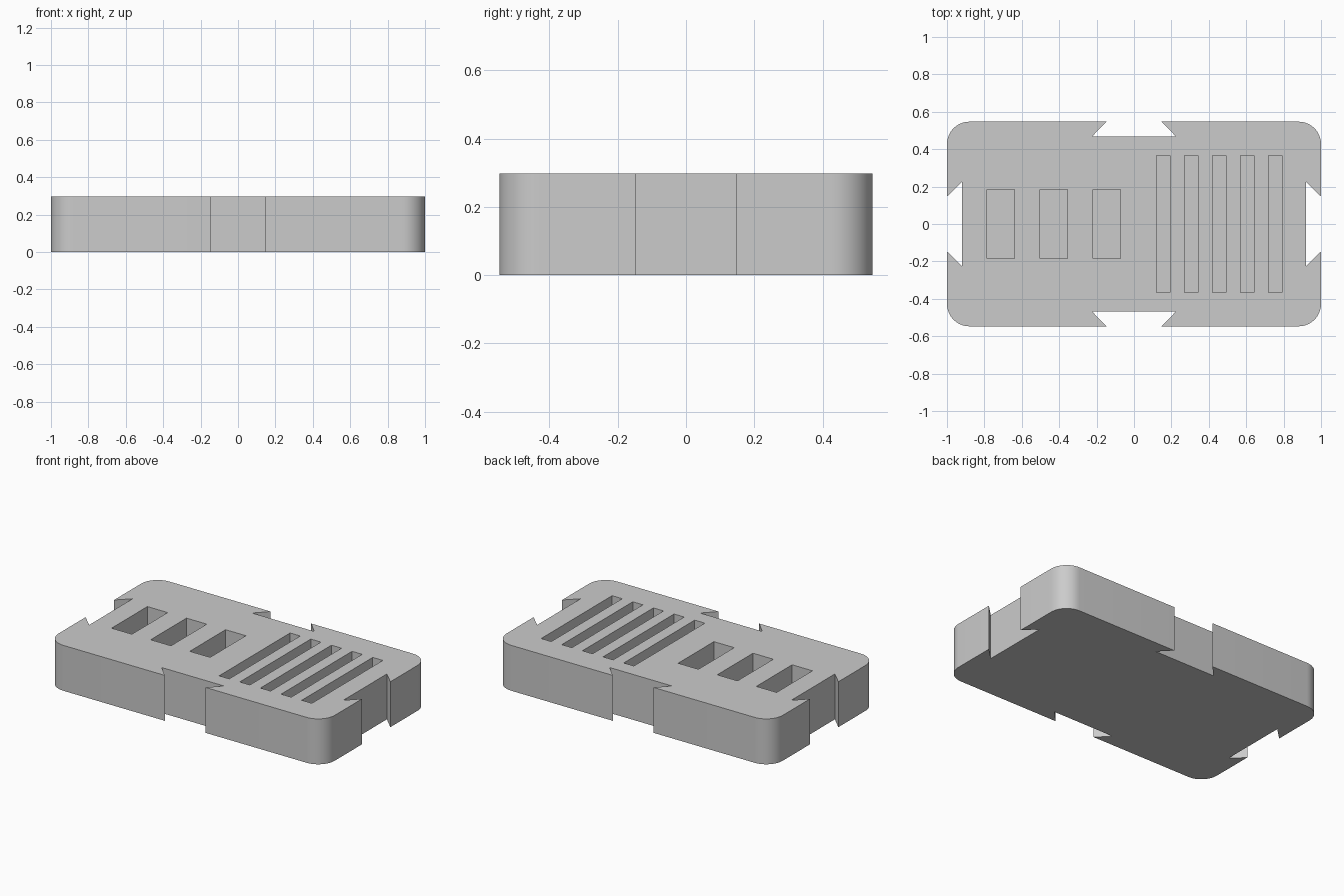
import bpy, bmesh
from math import sin, cos, pi
from mathutils import Vector, Matrix

cube = bpy.data.objects.get("Cube")
if cube:
    bpy.data.objects.remove(cube, do_unlink=True)

HALF_X, HALF_Y, HEIGHT = 1.0, 0.547, 0.297
RADIUS, FLOOR = 0.12, 0.075
MOUTH, ROOT, NOTCH = 0.147, 0.225, 0.08   # dovetail half widths and depth

grey = bpy.data.materials.new("plain grey")
grey.use_nodes = True
colour = (0.6, 0.6, 0.6, 1)
grey.diffuse_color = colour
grey.node_tree.nodes["Principled BSDF"].inputs["Base Color"].default_value = colour


def make_object(name, bm):
    bmesh.ops.recalc_face_normals(bm, faces=bm.faces)
    mesh = bpy.data.meshes.new(name)
    bm.to_mesh(mesh)
    bm.free()
    obj = bpy.data.objects.new(name, mesh)
    bpy.context.collection.objects.link(obj)
    mesh.materials.append(grey)
    return obj


def tray_outline(steps=12):
    """Rounded rectangle with a dovetail notch in the middle of each side."""
    points = []
    for side in range(4):
        turn = Matrix.Rotation(side * pi / 2, 2)
        along, out = (HALF_Y, HALF_X) if side % 2 == 0 else (HALF_X, HALF_Y)
        # Notch, walking counter-clockwise along the side
        for depth, across in ((0, -MOUTH), (NOTCH, -ROOT), (NOTCH, ROOT), (0, MOUTH)):
            points.append(turn @ Vector((out - depth, across)))
        # Rounded corner at the end of the side
        for i in range(steps + 1):
            a = i / steps * pi / 2
            points.append(turn @ Vector((out - RADIUS + RADIUS * cos(a),
                                         along - RADIUS + RADIUS * sin(a))))
    return points


# Tray body
bm = bmesh.new()
base = bm.faces.new([bm.verts.new((p.x, p.y, 0)) for p in tray_outline()])
top = bmesh.ops.extrude_face_region(bm, geom=[base], use_keep_orig=True)
bmesh.ops.translate(bm, vec=(0, 0, HEIGHT),
                    verts=[v for v in top["geom"] if isinstance(v, bmesh.types.BMVert)])
tray = make_object("holder_tray", bm)

# Pockets: three wide ones on the right half, five narrow slots on the left
pockets = [(-0.712 + i * 0.283, 0.147, 0.37) for i in range(3)]
pockets += [(0.157 + i * 0.1495, 0.0735, 0.734) for i in range(5)]
bm = bmesh.new()
for x, width, length in pockets:
    place = Matrix.Translation((x, 0, FLOOR + 0.25)) @ Matrix.Diagonal((width, length, 0.5, 1))
    bmesh.ops.create_cube(bm, size=1, matrix=place)
cutter = make_object("pocket_cutter", bm)
cutter.hide_render = True

cut = tray.modifiers.new("pockets", "BOOLEAN")
cut.operation = "DIFFERENCE"
cut.solver = "EXACT"
cut.object = cutter

bpy.ops.object.select_all(action="DESELECT")
tray.select_set(True)
bpy.context.view_layer.objects.active = tray
bpy.ops.object.modifier_apply(modifier=cut.name)
bpy.data.objects.remove(cutter, do_unlink=True)

# Smooth corners, crisp edges
bpy.ops.object.shade_smooth_by_angle(angle=pi / 6)
